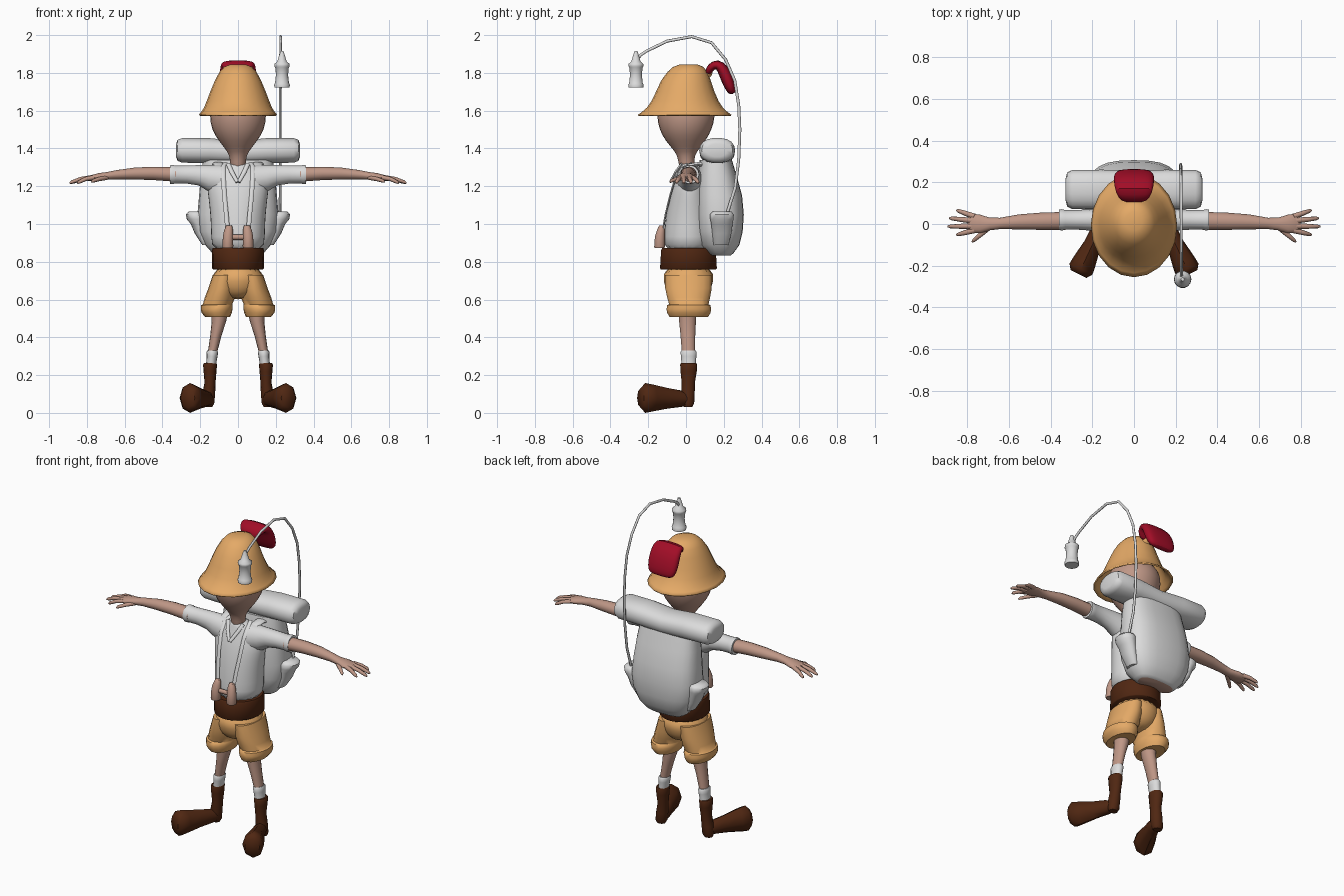
import bpy, bmesh, math
from mathutils import Vector


def material(name, rgb):
    m = bpy.data.materials.new(name)
    m.diffuse_color = (*rgb, 1)
    return m


WHITE = material("off white cloth", (0.71, 0.71, 0.71))
SKIN = material("skin", (0.52, 0.31, 0.24))
TAN = material("tan cloth", (0.78, 0.40, 0.135))
BROWN = material("brown leather", (0.08, 0.02, 0.006))
RED = material("red feather", (0.36, 0.004, 0.02))

X, Y, Z = Vector((1, 0, 0)), Vector((0, 1, 0)), Vector((0, 0, 1))


def sweep(name, rings, mat, side=X, axis=None, segs=14, power=1.0,
          mirror=False, subsurf=0, open_start=False, angle=50):
    """Loft ellipses (x, y, z, half width along side, half width across)."""
    bm = bmesh.new()
    pts = [Vector(r[:3]) for r in rings]
    loops = []
    for i, r in enumerate(rings):
        t = axis or (pts[min(i + 1, len(pts) - 1)] - pts[max(i - 1, 0)]).normalized()
        a = (side - t * side.dot(t)).normalized()
        b = t.cross(a)
        loop = []
        for k in range(segs):
            ang = 2 * math.pi * k / segs
            c, s = math.cos(ang), math.sin(ang)
            c = math.copysign(abs(c) ** power, c)
            s = math.copysign(abs(s) ** power, s)
            loop.append(bm.verts.new(pts[i] + a * c * r[3] + b * s * r[4]))
        loops.append(loop)
    for p, q in zip(loops, loops[1:]):
        for k in range(segs):
            n = (k + 1) % segs
            bm.faces.new((p[k], p[n], q[n], q[k]))
    if not open_start:
        bm.faces.new(loops[0][::-1])
    bm.faces.new(loops[-1])
    bmesh.ops.recalc_face_normals(bm, faces=bm.faces)
    me = bpy.data.meshes.new(name)
    bm.to_mesh(me)
    bm.free()
    me.materials.append(mat)
    ob = bpy.data.objects.new(name, me)
    bpy.context.collection.objects.link(ob)
    if mirror:
        m = ob.modifiers.new("mirror", 'MIRROR')
        m.use_mirror_merge = False
    if subsurf:
        ob.modifiers.new("smooth", 'SUBSURF').levels = subsurf
    bpy.context.view_layer.objects.active = ob
    bpy.ops.object.select_all(action='DESELECT')
    ob.select_set(True)
    bpy.ops.object.shade_smooth_by_angle(angle=math.radians(angle))
    return ob


def stack(name, rings, mat, **kw):
    """Horizontal ellipses piled upward."""
    return sweep(name, rings, mat, axis=Z, **kw)


# head and neck
stack("head", [(0, .01, 1.25, .042, .042), (0, 0, 1.34, .041, .041), (0, 0, 1.38, .053, .055),
               (0, -.003, 1.44, .106, .110), (0, -.002, 1.5, .144, .144), (0, 0, 1.57, .156, .160),
               (0, 0, 1.63, .145, .15), (0, 0, 1.68, .11, .11)], SKIN, subsurf=1)

# hat shell, and the feather curling off the back
hat = stack("hat", [(0, -.007, 1.578, .207, .248), (0, -.007, 1.592, .196, .228),
                    (0, -.006, 1.615, .18, .202), (0, -.005, 1.65, .166, .178), (0, -.004, 1.7, .147, .155),
                    (0, 0, 1.76, .122, .131), (0, .008, 1.805, .098, .106), (0, .012, 1.832, .074, .080),
                    (0, .014, 1.845, .04, .045)], TAN, segs=20, open_start=True)
sol = hat.modifiers.new("thickness", 'SOLIDIFY')
sol.thickness = 0.008
sweep("feather_socket", [(0, .09, 1.775, .03, .025), (0, .12, 1.80, .035, .022), (0, .132, 1.825, .03, .015)],
      TAN, segs=10)
sweep("feather", [(0, .112, 1.79, .05, .016), (0, .128, 1.83, .08, .024), (0, .165, 1.852, .092, .029),
                  (0, .2, 1.815, .098, .034), (0, .225, 1.75, .10, .034), (0, .242, 1.705, .09, .026),
                  (0, .247, 1.688, .065, .012)], RED, power=.7, subsurf=1)

# shirt body, sleeves and collar
stack("shirt", [(0, .012, .85, .142, .135), (0, .013, .93, .144, .132), (0, .016, 1.03, .147, .126),
                (0, .02, 1.12, .156, .115), (0, .022, 1.2, .168, .098), (0, .02, 1.26, .15, .072),
                (0, .016, 1.3, .09, .056), (0, .01, 1.325, .045, .044)], WHITE, segs=18, subsurf=1)
sweep("sleeve", [(.09, .02, 1.235, .07, .08), (.15, .02, 1.245, .06, .071), (.2, .02, 1.258, .052, .056),
                 (.27, .02, 1.262, .047, .049), (.33, .02, 1.262, .047, .048), (.345, .02, 1.262, .051, .052),
                 (.36, .02, 1.262, .049, .05)], WHITE, side=Y, mirror=True)
sweep("collar", [(.052, -.022, 1.318, .012, .008), (.033, -.055, 1.275, .012, .007),
                 (.003, -.083, 1.222, .010, .006)], WHITE, segs=8, mirror=True)

# arms and hands
sweep("arm", [(.33, .015, 1.262, .043, .039), (.45, .013, 1.268, .041, .036), (.55, .01, 1.267, .036, .032),
              (.64, .003, 1.261, .027, .025), (.69, 0, 1.255, .030, .021), (.735, 0, 1.25, .044, .02),
              (.775, .003, 1.243, .046, .016), (.795, .005, 1.238, .038, .011)], SKIN, side=Y, mirror=True)
fingers = [("index", .765, -.03, .85, -.052), ("middle", .775, -.01, .892, -.012),
           ("ring", .775, .016, .885, .028), ("little", .765, .036, .85, .066),
           ("thumb", .695, -.016, .775, -.085)]
for label, x0, y0, x1, y1 in fingers:
    drop = 1.216 if label != "thumb" else 1.222
    mx, my = (x0 + x1) / 2, (y0 + y1) / 2
    sweep(label + "_finger", [(x0, y0, 1.246, .014, .013), (mx, my, 1.238, .012, .011),
                              (x1 * .8 + mx * .2, y1 * .8 + my * .2, drop + .006, .009, .009),
                              (x1, y1, drop, .004, .004)], SKIN, side=Y, segs=8, mirror=True)

# belt and shorts
stack("belt", [(0, .013, .76, .132, .148), (0, .013, .765, .137, .152), (0, .013, .862, .138, .146),
               (0, .013, .872, .134, .14)], BROWN, segs=22)
stack("shorts_seat", [(0, .012, .60, .045, .07), (0, .012, .64, .115, .115), (0, .013, .69, .138, .134),
                      (0, .013, .78, .135, .140)], TAN, segs=20, subsurf=1)
stack("shorts_leg", [(.072, .013, .73, .062, .125), (.084, .013, .66, .073, .125), (.096, .014, .61, .080, .115),
                     (.108, .015, .575, .078, .106), (.112, .015, .57, .083, .116), (.113, .015, .55, .084, .12),
                     (.113, .015, .53, .080, .117), (.108, .015, .507, .066, .103), (.1, .012, .51, .045, .06)],
      TAN, mirror=True, segs=18)

# legs, socks and boots
stack("leg", [(.098, .008, .54, .044, .048), (.1, .008, .49, .039, .046), (.117, .01, .41, .030, .040),
              (.137, .013, .31, .024, .035)], SKIN, mirror=True)
stack("sock", [(.143, .014, .25, .028, .04), (.14, .014, .275, .027, .04), (.137, .014, .3, .029, .042),
               (.136, .014, .322, .031, .044), (.136, .014, .331, .026, .038)], WHITE, mirror=True)
stack("boot_shaft", [(.162, .012, .032, .026, .022), (.160, .012, .05, .034, .032), (.155, .01, .1, .034, .037),
                     (.148, .012, .16, .029, .036), (.148, .014, .22, .034, .044), (.148, .014, .255, .037, .046),
                     (.147, .014, .263, .033, .042)], BROWN, mirror=True)
sweep("boot_foot", [(.155, .012, .07, .03, .033), (.172, -.035, .075, .038, .045), (.2, -.10, .077, .042, .055),
                    (.235, -.175, .079, .056, .071), (.254, -.216, .079, .061, .079), (.266, -.24, .079, .042, .052)],
      BROWN, side=Vector((.9, .44, 0)), segs=8, mirror=True)

# backpack with a skin-toned base panel, side pockets and bedroll
pack = stack("backpack", [(0, .185, .832, .115, .05), (0, .183, .845, .135, .068), (0, .178, .89, .175, .105),
                          (0, .18, .96, .205, .12), (0, .18, 1.05, .215, .126), (0, .175, 1.15, .206, .122),
                          (0, .165, 1.25, .198, .105), (0, .158, 1.34, .185, .085)],
             WHITE, segs=24, power=.75)
pack.data.materials.append(SKIN)
for f in pack.data.polygons:
    if f.center.z < .835:
        f.material_index = 1
stack("side_pocket", [(.165, .185, .89, .025, .04), (.195, .19, .95, .034, .052), (.208, .19, 1.0, .042, .058),
                      (.218, .19, 1.025, .053, .063), (.220, .19, 1.05, .056, .065), (.218, .19, 1.065, .045, .052)],
      WHITE, mirror=True)
roll = [(.328, 1.39, .05, .035), (.32, 1.39, .082, .056), (.295, 1.39, .094, .066), (.15, 1.388, .095, .067)]
left = [(-x, .165, z, a, b) for x, z, a, b in roll]
right = [(x, .165, z, a, b) for x, z, a, b in reversed(roll)]
sweep("bedroll", left + [(0, .165, 1.378, .092, .063)] + right, WHITE, side=Y, power=.85, segs=18)
sweep("shoulder_strap", [(.11, .14, 1.30, .03, .012), (.105, .07, 1.318, .03, .012), (.1, .02, 1.31, .028, .01),
                         (.098, -.025, 1.272, .02, .008)], WHITE, segs=10, mirror=True)

# binoculars and their neck strap
stack("binocular_barrel", [(.054, -.140, .872, .026, .026), (.054, -.140, .88, .029, .029),
                           (.053, -.138, .935, .027, .027), (.05, -.133, .965, .024, .022),
                           (.048, -.130, .985, .018, .017), (.048, -.128, .992, .015, .013)], SKIN, mirror=True)
sweep("binocular_bridge", [(-.04, -.138, .93, .013, .014), (.04, -.138, .93, .013, .014)], SKIN, side=Y, segs=8)
sweep("binocular_strap", [(.066, .03, 1.324, .012, .004), (.078, -.02, 1.30, .012, .004),
                          (.078, -.054, 1.25, .012, .005), (.072, -.084, 1.15, .012, .005),
                          (.062, -.108, 1.05, .012, .005), (.055, -.122, .97, .012, .005)],
      WHITE, segs=8, mirror=True)

# bent pole carrying the lantern
path = [(.205, 1.0), (.222, 1.07), (.26, 1.19), (.279, 1.34), (.285, 1.5), (.279, 1.63), (.258, 1.76),
        (.21, 1.87), (.135, 1.96), (.03, 1.992), (-.1, 1.968), (-.21, 1.915), (-.24, 1.895), (-.262, 1.865)]
sweep("lantern_pole", [(.222 + .006 * i / 13, y, z, .007, .008) for i, (y, z) in enumerate(path)], WHITE, segs=8)
profile = [(1.722, .040), (1.738, .042), (1.745, .037), (1.79, .032), (1.828, .036), (1.836, .041), (1.848, .040),
           (1.86, .025), (1.90, .013), (1.915, .008)]
stack("lantern", [(.233, -.265, z, r, r) for z, r in profile], WHITE, segs=14)
